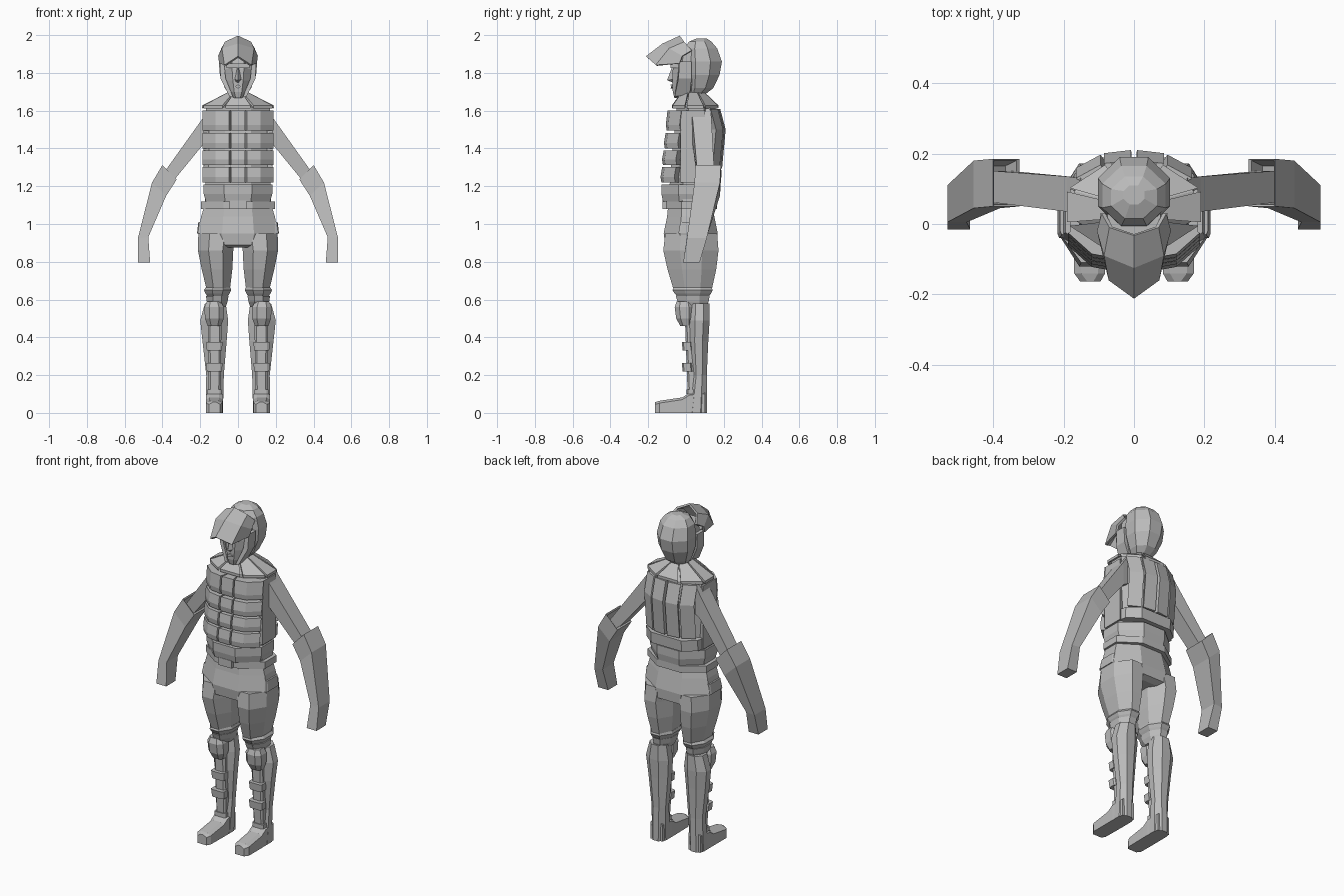
import bpy, bmesh
from mathutils import Vector

grey = bpy.data.materials.new("plain grey")
grey.diffuse_color = (0.5, 0.5, 0.5, 1)


def finish(name, bm, mirror):
    bmesh.ops.recalc_face_normals(bm, faces=bm.faces)
    me = bpy.data.meshes.new(name)
    bm.to_mesh(me)
    bm.free()
    me.materials.append(grey)
    ob = bpy.data.objects.new(name, me)
    bpy.context.collection.objects.link(ob)
    if mirror:
        ob.modifiers.new("mirror", 'MIRROR').use_mirror_merge = False
    return ob


def loft(name, rings, mirror=False, closed=True):
    """Skin a list of point rings; closed rings get end caps."""
    bm = bmesh.new()
    vs = [[bm.verts.new(p) for p in r] for r in rings]
    n = len(vs[0])
    for a, b in zip(vs, vs[1:]):
        for i in range(n if closed else n - 1):
            j = (i + 1) % n
            bm.faces.new((a[i], a[j], b[j], b[i]))
    if closed:
        bm.faces.new(vs[0])
        bm.faces.new(vs[-1])
    return finish(name, bm, mirror)


def octa(z, x0, x1, y0, y1, c=0.3):
    """Chamfered rectangle at height z."""
    a, b = (x1 - x0) * c, (y1 - y0) * c
    return [(x0 + a, y0, z), (x1 - a, y0, z), (x1, y0 + b, z), (x1, y1 - b, z),
            (x1 - a, y1, z), (x0 + a, y1, z), (x0, y1 - b, z), (x0, y0 + b, z)]


def tower(name, rows, mirror=False, c=0.3):
    """Rows are (z, x0, x1, y0, y1), or (z, half width, y0, y1) on the centreline."""
    rows = [r if len(r) == 5 else (r[0], -r[1], r[1], r[2], r[3]) for r in rows]
    return loft(name, [octa(*r, c) for r in rows], mirror)


def panel(name, plan, rows, mirror=False, depth=0.3):
    """Armour plate: plan outline pulled towards the body axis, rows are (z, y shift)."""
    inner = [(x + (0 - x) * depth, y + (0.04 - y) * depth) for x, y in reversed(plan)]
    return loft(name, [[(x, y + dy, z) for x, y in plan + inner] for z, dy in rows], mirror)


# Torso core, waist bands and belt
tower("torso", [(1.08, .175, -.09, .145), (1.25, .172, -.085, .15), (1.5, .172, -.06, .165),
                (1.60, .17, -.05, .16), (1.62, .17, -.05, .155), (1.675, .05, -.02, .095)])
tower("waist_band", [(1.12, .17, -.122, .165), (1.16, .182, -.13, .172), (1.21, .182, -.13, .172)])
tower("belt", [(1.08, .195, -.105, .165), (1.12, .195, -.105, .165)])
loft("buckle", [[(-.045, y, 1.08), (.045, y, 1.08), (.045, y, 1.125), (-.045, y, 1.125)]
                for y in (-.125, -.09)])

# Front vest plates: three columns, four rows
for i, (z0, z1, dy) in enumerate([(1.22, 1.302, -.012), (1.312, 1.39, -.004),
                                  (1.40, 1.482, .006), (1.495, 1.60, .016)]):
    rows = [(z0, dy), (z0 + .03, dy - .005), (z1, dy + .004)]
    panel(f"chest_plate_middle_{i}", [(-.038, -.118), (.038, -.118)], rows)
    panel(f"chest_plate_side_{i}", [(.047, -.118), (.12, -.105), (.187, -.045)], rows, True)

# Back vest plates and lower back band
back_rows = [(1.295, -.005), (1.5, .014), (1.61, -.015)]
panel("back_plate_inner", [(.008, .196), (.085, .187)], back_rows, True)
panel("back_plate_outer", [(.095, .183), (.165, .145)], back_rows, True)
panel("lower_back_band", [(-.178, .08), (-.17, .13), (-.1, .185), (.1, .185), (.17, .13), (.178, .08)],
      [(1.22, 0), (1.285, .004)])
panel("side_plate", [(.182, -.03), (.182, .10)], [(1.22, 0), (1.6, 0)], True, .15)

# Collar plates radiating from the neck
low = [Vector(p) for p in octa(1.612, -.19, .19, -.075, .172)]
top = [Vector(p) for p in octa(1.68, -.055, .055, -.025, .1)]
for i in range(8):
    j = (i + 1) % 8
    a, b, c, d = low[i], low[j], top[j], top[i]
    quad = [a.lerp(b, .06), a.lerp(b, .94), d.lerp(c, .94), d.lerp(c, .06)]
    loft(f"collar_plate_{i}", [quad, [p + Vector((0, 0, .016)) for p in quad]])
tower("neck", [(1.62, .045, -.01, .085), (1.74, .045, -.01, .085)])

# Head: face, nose, brow and lips
tower("face", [(1.668, .03, -.062, .04), (1.70, .05, -.07, .06), (1.76, .068, -.072, .08),
               (1.82, .078, -.07, .08), (1.92, .075, -.05, .08)])
loft("nose", [[(-.006, -.068, 1.825), (.006, -.068, 1.825), (0, -.076, 1.825)],
              [(-.02, -.068, 1.765), (.02, -.068, 1.765), (0, -.1, 1.762)],
              [(-.012, -.068, 1.75), (.012, -.068, 1.75), (0, -.074, 1.75)]])
loft("lips", [[(-.022, y, 1.725), (0, y - .004, 1.718), (.022, y, 1.725), (0, y - .004, 1.738)]
              for y in (-.078, -.06)])
loft("brow", [[(-.06, y, 1.825), (.06, y, 1.825), (.06, y, 1.85), (-.06, y, 1.85)]
              for y in (-.082, -.04)])

# Helmet, cheek guards and raised visor
tower("helmet", [(1.685, .045, .01, .10), (1.72, .07, .005, .145), (1.79, .096, -.005, .178),
                 (1.86, .102, -.01, .19), (1.93, .09, -.005, .165), (1.965, .065, .015, .135),
                 (1.982, .03, .055, .11)])
loft("cheek_guard", [[(.096, -.035, 1.86), (.096, .03, 1.86), (.075, .03, 1.86), (.075, -.035, 1.86)],
                     [(.092, -.04, 1.77), (.092, .03, 1.77), (.065, .03, 1.77), (.065, -.045, 1.77)],
                     [(.045, -.06, 1.675), (.05, .02, 1.685), (.025, .02, 1.68), (.025, -.06, 1.67)]], True)


def arc(side, mid, tip):
    return [(-side[0], *side[1:]), (-mid[0], *mid[1:]), tip, mid, side]


visor = loft("visor", [arc((.092, .03, 1.92), (.07, -.01, 1.965), (0, -.033, 1.997)),
                       arc((.105, -.02, 1.89), (.085, -.09, 1.93), (0, -.125, 1.955)),
                       arc((.1, -.035, 1.85), (.072, -.16, 1.842), (0, -.212, 1.888))], closed=False)
for p in visor.data.polygons:
    if p.normal.z < 0:
        visor.data.flip_normals()
        break
sol = visor.modifiers.new("shell", 'SOLIDIFY')
sol.thickness, sol.offset = .012, -1


# Arms: each section is outer (x, z), inner (x, z) and a depth range
def limb(name, secs):
    loft(name, [[(ox, y0, oz), (ox, y1, oz), (ix, y1, iz), (ix, y0, iz)]
                for ox, oz, ix, iz, y0, y1 in secs], True)


limb("upper_arm", [(.15, 1.615, .15, 1.44, .025, .13), (.19, 1.555, .185, 1.42, .035, .135),
                   (.39, 1.275, .345, 1.225, .06, .15), (.43, 1.22, .39, 1.17, .06, .15)])
limb("forearm", [(.415, 1.25, .365, 1.195, .065, .165), (.397, 1.302, .334, 1.243, .055, .18),
                 (.40, 1.312, .325, 1.235, .05, .185), (.455, 1.22, .38, 1.15, .045, .18),
                 (.53, .925, .475, .93, .005, .11), (.53, .795, .465, .795, -.015, .072)])

# Trousers: hips, thighs, pockets and gathered hems
tower("hips", [(1.09, .18, -.095, .14), (1.04, .195, -.10, .15), (.95, .212, -.118, .168),
               (.89, .19, -.11, .165), (.875, .12, -.08, .13)])
tower("thigh", [(.95, .01, .21, -.11, .165), (.86, .025, .212, -.12, .172), (.76, .03, .192, -.098, .16),
                (.66, .042, .168, -.068, .138)], True)
tower("pocket_flap", [(.95, .17, .217, -.04, .08), (1.01, .16, .21, -.03, .08)], True, .1)
tower("hem", [(.665, .04, .17, -.065, .135), (.65, .036, .18, -.072, .142),
              (.632, .045, .172, -.06, .132), (.615, .055, .16, -.045, .12)], True)
tower("hem_cuff", [(.62, .05, .17, -.055, .125), (.59, .055, .165, -.045, .12),
                   (.56, .065, .155, -.02, .11)], True)

# Lower legs, boots and shin guards
tower("calf", [(.58, .065, .175, .02, .125), (.49, .052, .2, .015, .125), (.38, .06, .188, .015, .118),
               (.2, .075, .168, .03, .11), (0, .08, .17, .0, .11)], True)
loft("boot", [[(x0, y, 0), (x1, y, 0), (x1, y, h), (x1 - .02, y, h + .012), (x0 + .02, y, h + .012), (x0, y, h)]
              for y, h, x0, x1 in [(-.163, .045, .095, .153), (-.14, .052, .082, .17),
                                   (-.02, .07, .08, .17), (.02, .095, .08, .17), (.1, .1, .085, .165)]], True)
tower("shin_guard", [(.09, .095, .155, .01, .07), (.2, .09, .155, .005, .07), (.48, .088, .16, -.005, .06)],
      True, .15)
tower("knee_pad", [(.46, .09, .16, -.03, .03), (.5, .075, .175, -.052, .04), (.56, .075, .178, -.06, .04),
                   (.59, .09, .165, -.05, .03)], True, .25)
for i, z in enumerate((.33, .22)):
    tower(f"shin_strap_{i}", [(z, .085, .165, -.018, .035), (z + .045, .082, .168, -.022, .03)], True, .15)
tower("ankle_strap", [(.10, .088, .162, .003, .05), (.125, .088, .162, .003, .05)], True, .15)
